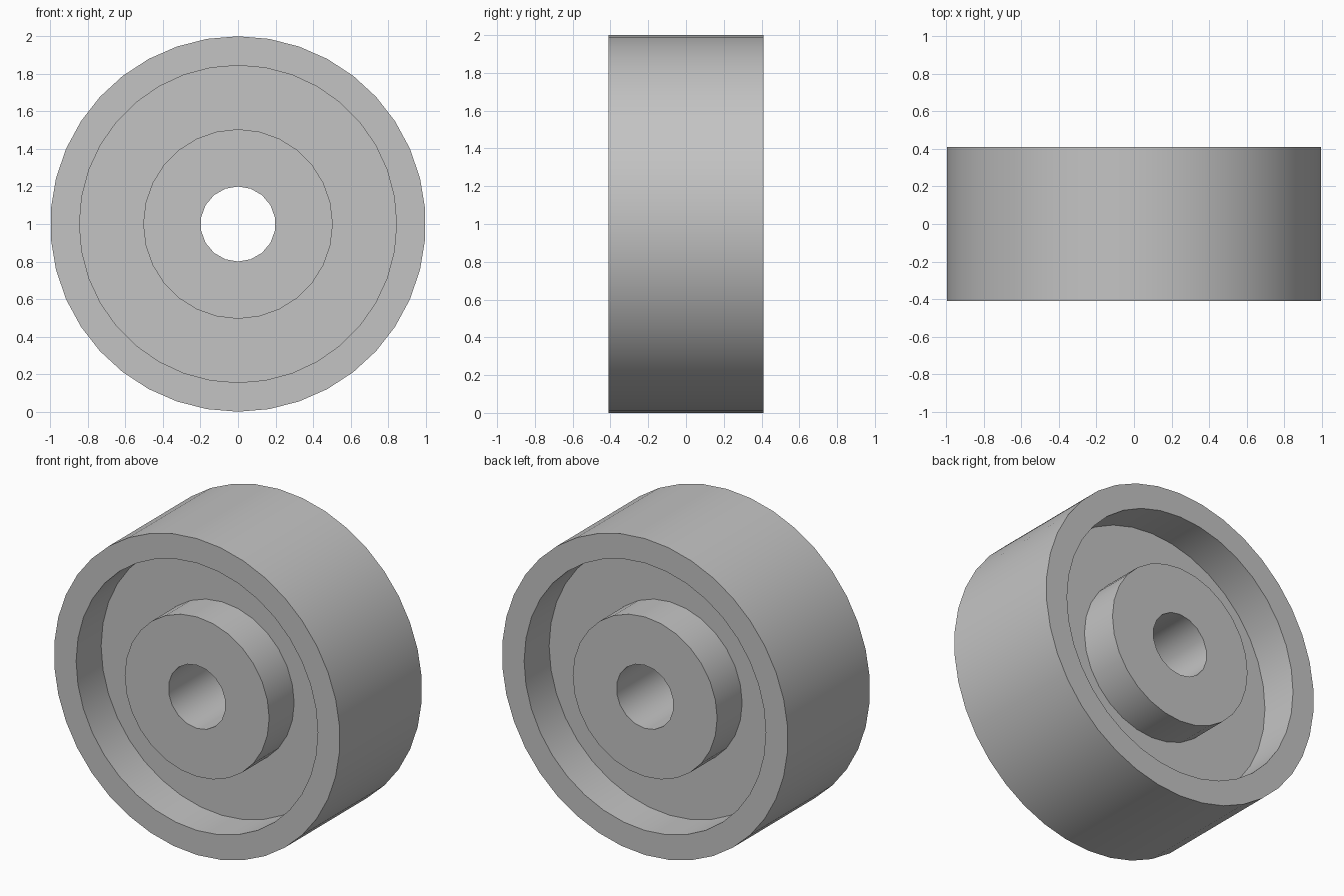
import bpy
import bmesh
from math import sin, cos, tau

cube = bpy.data.objects.get("Cube")
if cube:
    bpy.data.objects.remove(cube, do_unlink=True)

HALF_WIDTH = 0.41
RECESS_DEPTH = 0.25
WEB = HALF_WIDTH - RECESS_DEPTH

grey = bpy.data.materials.new("plain_grey")
grey.use_nodes = True
colour = (0.55, 0.55, 0.55, 1)
grey.diffuse_color = colour
grey.node_tree.nodes["Principled BSDF"].inputs["Base Color"].default_value = colour

bm = bmesh.new()


def ring(radius, sides, y):
    """Closed loop of edges around the axle, with a corner at the top."""
    verts = [bm.verts.new((radius * sin(tau * i / sides), y,
                           1 + radius * cos(tau * i / sides)))
             for i in range(sides)]
    return [bm.edges.new((verts[i - 1], verts[i])) for i in range(sides)]


def wall(radius, sides, y0, y1):
    """Cylindrical surface; returns its two end loops."""
    a, b = ring(radius, sides, y0), ring(radius, sides, y1)
    bmesh.ops.bridge_loops(bm, edges=a + b)
    return a, b


def flat(outer, inner):
    """Flat annular face between two loops."""
    bmesh.ops.triangle_fill(bm, edges=outer + inner, use_beauty=True,
                            normal=(0, 1, 0))


# Tread and axle bore run the full width
tread = wall(1.0, 38, -HALF_WIDTH, HALF_WIDTH)
bore = wall(0.2, 18, -HALF_WIDTH, HALF_WIDTH)

# Each side: rim face, recess with web floor, and hub boss
for side, s in enumerate((-1, 1)):
    rim_edge, rim_base = wall(0.845, 36, s * HALF_WIDTH, s * WEB)
    hub_edge, hub_base = wall(0.505, 28, s * HALF_WIDTH, s * WEB)
    flat(tread[side], rim_edge)
    flat(rim_base, hub_base)
    flat(hub_edge, bore[side])

bmesh.ops.recalc_face_normals(bm, faces=bm.faces)
mesh = bpy.data.meshes.new("roller_wheel")
bm.to_mesh(mesh)
bm.free()
mesh.materials.append(grey)

wheel = bpy.data.objects.new("roller_wheel", mesh)
bpy.context.collection.objects.link(wheel)
bpy.ops.object.select_all(action='DESELECT')
wheel.select_set(True)
bpy.context.view_layer.objects.active = wheel
bpy.ops.object.shade_smooth_by_angle(angle=0.6)
